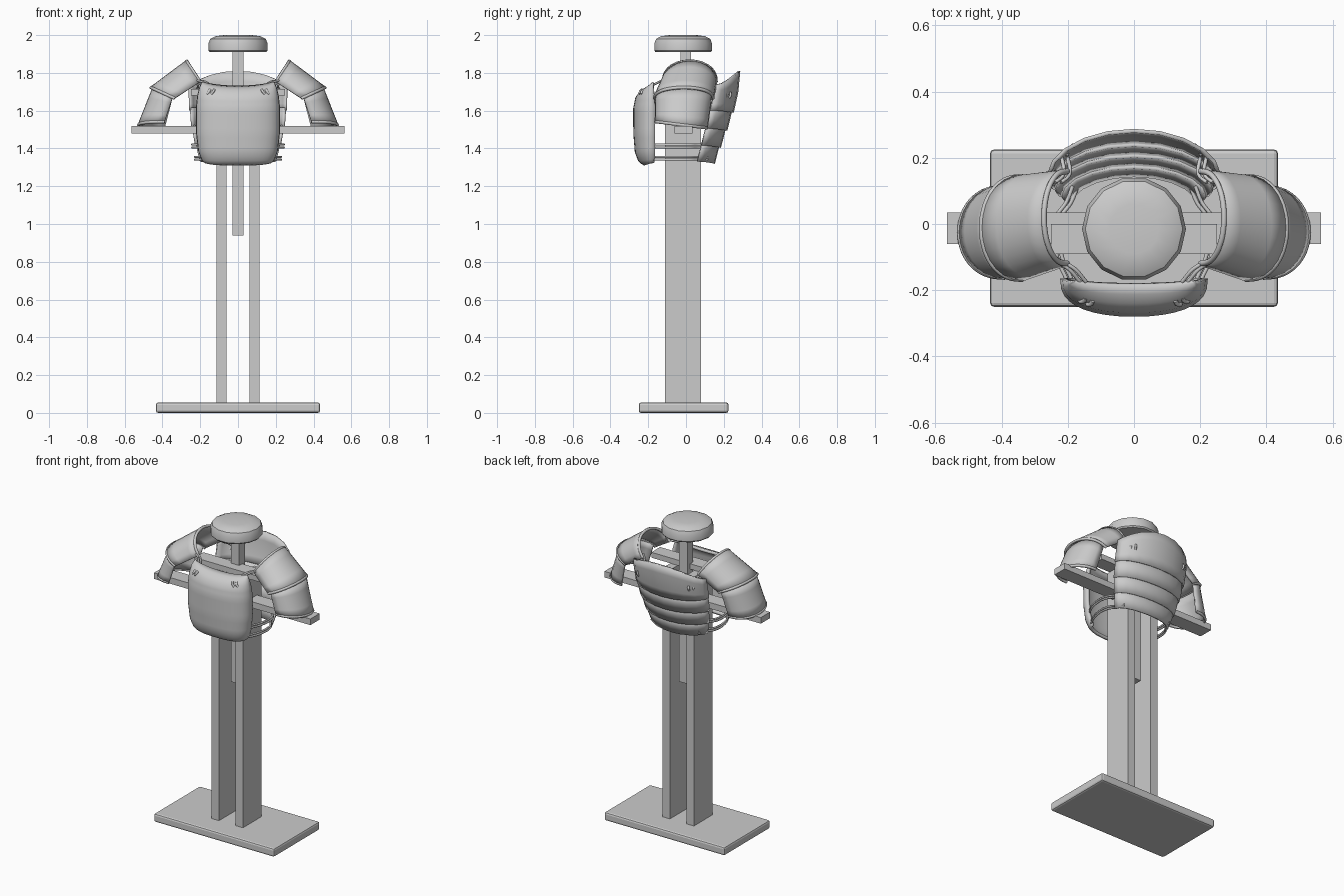
import bpy, bmesh, math
from math import sin, cos, pi
from mathutils import Vector

if "Cube" in bpy.data.objects:
    bpy.data.objects.remove(bpy.data.objects["Cube"])


def finish(name, bm, smooth=None):
    bmesh.ops.recalc_face_normals(bm, faces=bm.faces)
    me = bpy.data.meshes.new(name)
    bm.to_mesh(me)
    bm.free()
    ob = bpy.data.objects.new(name, me)
    bpy.context.collection.objects.link(ob)
    if smooth:
        bpy.ops.object.select_all(action='DESELECT')
        bpy.context.view_layer.objects.active = ob
        ob.select_set(True)
        bpy.ops.object.shade_smooth_by_angle(angle=math.radians(smooth))
    return ob


def mirror(ob):
    m = ob.modifiers.new("mirror", 'MIRROR')
    m.use_mirror_merge = False
    return ob


def box(name, x0, x1, y0, y1, z0, z1, bevel=0):
    bm = bmesh.new()
    bmesh.ops.create_cube(bm, size=1)
    for v in bm.verts:
        v.co = (x0 + (v.co.x + .5) * (x1 - x0), y0 + (v.co.y + .5) * (y1 - y0),
                z0 + (v.co.z + .5) * (z1 - z0))
    ob = finish(name, bm)
    if bevel:
        b = ob.modifiers.new("bevel", 'BEVEL')
        b.width, b.segments = bevel, 2
    return ob


def shell(name, f, nu, nv, thick, offset=-1, smooth=40):
    """Curved plate from f(u, v), u and v in 0..1, given thickness."""
    bm = bmesh.new()
    g = [[bm.verts.new(f(i / nu, j / nv)) for i in range(nu + 1)] for j in range(nv + 1)]
    for j in range(nv):
        for i in range(nu):
            bm.faces.new((g[j][i], g[j][i + 1], g[j + 1][i + 1], g[j + 1][i]))
    ob = finish(name, bm, smooth)
    s = ob.modifiers.new("thickness", 'SOLIDIFY')
    s.thickness, s.offset = thick, offset
    return ob


def tube(name, pts, r):
    cu = bpy.data.curves.new(name, 'CURVE')
    cu.dimensions, cu.bevel_depth, cu.bevel_resolution = '3D', r, 1
    cu.use_fill_caps, cu.resolution_u = True, 4
    sp = cu.splines.new('BEZIER')
    sp.bezier_points.add(len(pts) - 1)
    for b, p in zip(sp.bezier_points, pts):
        b.co = p
        b.handle_left_type = b.handle_right_type = 'AUTO'
    ob = bpy.data.objects.new(name, cu)
    bpy.context.collection.objects.link(ob)
    return mirror(ob)


def lerp_table(t, rows):
    """Smoothly interpolate rows (key, values...) at key t."""
    t = min(max(t, rows[0][0]), rows[-1][0])
    for a, b in zip(rows, rows[1:]):
        if t <= b[0]:
            k = (t - a[0]) / (b[0] - a[0])
            return [p + (q - p) * k for p, q in zip(a[1:], b[1:])]


# Stand
box("base", -.435, .435, -.25, .225, 0, .055, .012)
mirror(box("post", .06, .113, -.11, .08, .055, 1.68))
box("neck_post", -.03, .03, -.03, .027, .94, 1.92)
box("cross_bar", -.565, .565, -.06, .035, 1.48, 1.52)
box("shoulder_bar", -.25, .25, -.09, 0, 1.68, 1.715)

# Rounded head cap, lathed
prof = [(0, 1.91), (.15, 1.91), (.157, 1.918), (.157, 1.955), (.147, 1.98), (.12, 1.994), (.075, 2), (0, 2)]
bm = bmesh.new()
vs = [bm.verts.new((r, 0, z)) for r, z in prof]
es = [bm.edges.new(p) for p in zip(vs, vs[1:])]
bmesh.ops.spin(bm, geom=vs + es, cent=(0, 0, 0), axis=(0, 0, 1), angle=2 * pi, steps=14)
bmesh.ops.remove_doubles(bm, verts=bm.verts, dist=1e-4)
bmesh.ops.translate(bm, verts=bm.verts, vec=(0, -.015, 0))
finish("head_cap", bm, 40)

# Chest plate: key, z, half width, front y, side y
CHEST = [(0, 1.31, .175, -.222, -.17), (.08, 1.325, .19, -.25, -.166), (.2, 1.38, .21, -.271, -.165),
         (.4, 1.48, .222, -.279, -.165), (.65, 1.61, .223, -.28, -.165), (.8, 1.67, .216, -.268, -.168),
         (.9, 1.71, .205, -.24, -.172), (1, 1.733, .19, -.185, -.175)]


def chest(u, v):
    z, w, yf, ys = lerp_table(v, CHEST)
    s = sin((u - .5) * pi)
    x = w * math.copysign(abs(s) ** .9, s)
    y = ys + (yf - ys) * abs(cos((u - .5) * pi)) ** .75
    return x, y, z + .02 * v ** 4 * s * s + .012 * (1 - v) ** 6 * s ** 4


shell("chest_plate", chest, 18, 20, .018, -1)

# Back plate of overlapping bands: z, half width, centre y, side y
BACK = [(1.30, .18, .128, .05), (1.40, .212, .165, .078), (1.50, .235, .203, .102),
        (1.60, .248, .238, .128), (1.70, .254, .265, .15), (1.82, .254, .283, .17)]


def band(z0, z1, top):
    def f(u, v):
        s = sin((u - .5) * pi)
        z = z0 + (z1 - z0) * v + .012 * s * s
        if top:
            z -= .085 * v * abs(s) ** 2.2
        w, yc, ys = lerp_table(z, BACK)
        out = .012 * (1 - v)
        c = abs(cos((u - .5) * pi)) ** 1.1
        return (w + out * .5) * s, ys + (yc - ys) * c + out * c, z
    return f


edges = [1.32, 1.405, 1.495, 1.59, 1.81]
for i in range(4):
    shell(f"back_band_{i + 1}", band(edges[i], edges[i + 1] + (0 if i == 3 else .015), i == 3),
          10, 4 if i == 3 else 2, .012, 0)


# Shoulder guards: side (x, z), crest (x, z), centre y, half depth
def guard(a, b, tilt=0):
    def f(u, v):
        sx, sz, cx, cz, yc, hy = [p + (q - p) * v for p, q in zip(a, b)]
        k = sin(u * pi) ** .85 if 0 < u < 1 else 0
        y = -hy * cos(u * pi)
        return (sx + (cx - sx) * k, yc + y, sz + (cz - sz) * k - tilt * v * y)
    return f


upper = guard((.2, 1.752, .272, 1.862, .02, .14), (.335, 1.665, .46, 1.722, -.012, .155))
lower = guard((.345, 1.675, .452, 1.71, -.012, .145), (.388, 1.525, .525, 1.525, -.025, .135), .12)
for name, f in (("upper_arm_guard", upper), ("lower_arm_guard", lower)):
    mirror(shell(name, f, 14, 4, .012, 0))
    for part, v in (("inner_rim", 0), ("outer_rim", 1)):
        if name[0] == 'u' or v:
            tube(f"{name}_{part}", [f(i / 10, v) for i in range(11)], .009)

# Side cords joining chest and back
for z, w in ((1.42, .235), (1.355, .22)):
    for d in (0, .014):
        tube("side_cord", [(w - .035, -.175, z - d), (w, -.09, z - d), (w, .02, z - d),
                           (w - .03, .065, z - d), (w - .05, .115, z - d)], .006)

# Cord loops tying the shoulder guards to chest and back
for d in (0, .018):
    tube("front_tie", [(.145 + d, -.175, 1.735), (.18 + d, -.135, 1.755), (.215 + d, -.115, 1.76)], .006)
    tube("back_tie", [(.2 + d, .2, 1.71), (.195 + d, .15, 1.735), (.22 + d, .125, 1.76)], .006)

# Small knots on the chest and back plates
for d in (0, .022):
    tube("chest_knot", [(.125 + d, -.232 + d * .4, 1.712), (.132 + d, -.243 + d * .4, 1.70),
                        (.142 + d, -.242 + d * .4, 1.688)], .007)
    tube("back_knot", [(.18 + d, .232 - d * .9, 1.70), (.184 + d, .237 - d * .9, 1.685),
                       (.182 + d, .228 - d * .9, 1.668)], .007)
